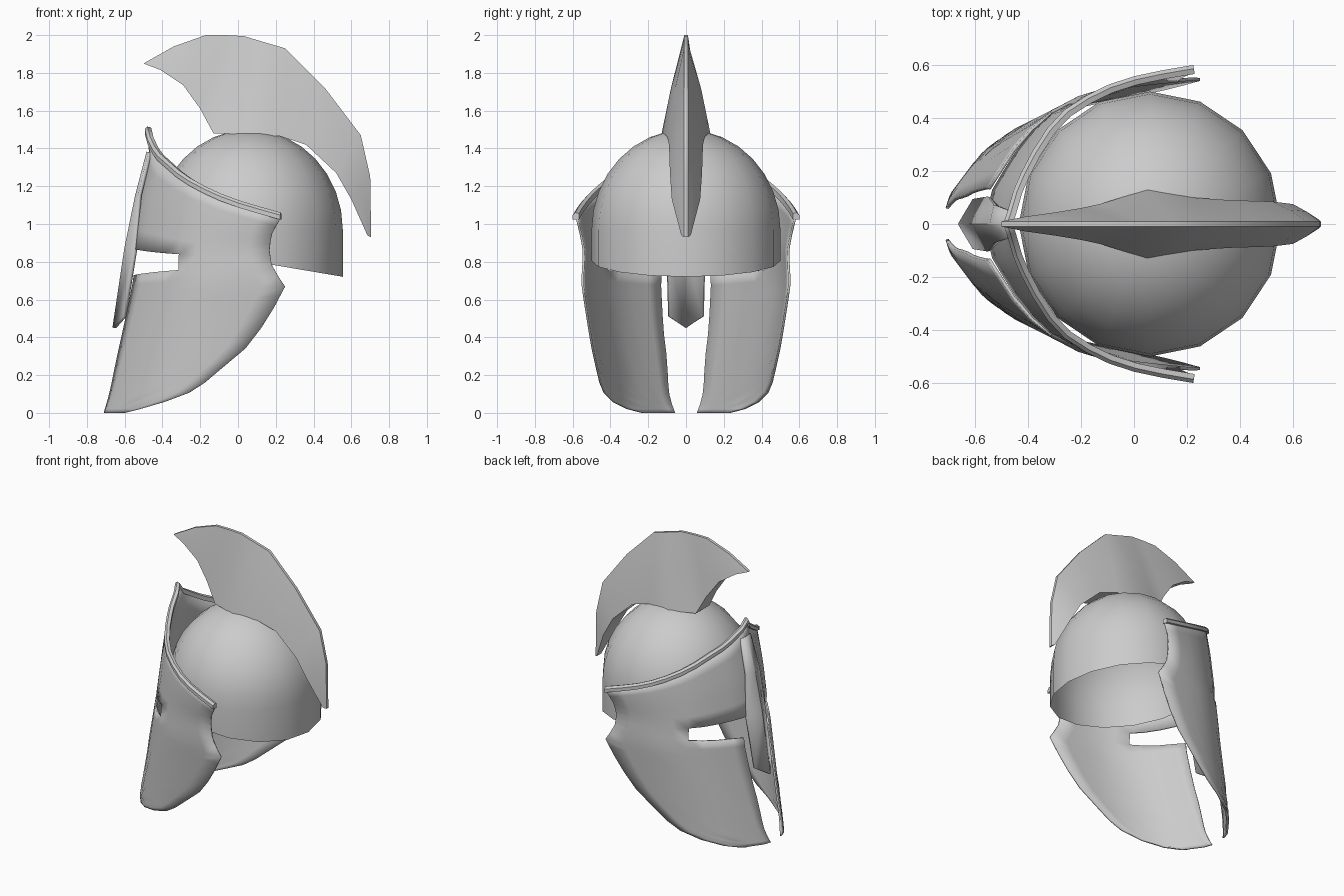
import bpy, bmesh, math
from mathutils import Vector

if "Cube" in bpy.data.objects:
    bpy.data.objects.remove(bpy.data.objects["Cube"])


def lerp_table(table, k):
    """Piecewise linear lookup in a short list of (key, value)."""
    if k <= table[0][0]:
        return table[0][1]
    for (a, va), (b, vb) in zip(table, table[1:]):
        if k <= b:
            return va + (vb - va) * (k - a) / (b - a)
    return table[-1][1]


def finish(name, bm, angle=30, mirror=False, thick=0):
    bmesh.ops.remove_doubles(bm, verts=bm.verts, dist=1e-4)
    bmesh.ops.recalc_face_normals(bm, faces=bm.faces)
    mesh = bpy.data.meshes.new(name)
    bm.to_mesh(mesh)
    bm.free()
    ob = bpy.data.objects.new(name, mesh)
    bpy.context.collection.objects.link(ob)
    bpy.ops.object.select_all(action='DESELECT')
    ob.select_set(True)
    bpy.context.view_layer.objects.active = ob
    bpy.ops.object.shade_smooth_by_angle(angle=math.radians(angle))
    if mirror:
        m = ob.modifiers.new("Mirror", 'MIRROR')
        m.use_axis = (False, True, False)
    if thick:
        s = ob.modifiers.new("Solidify", 'SOLIDIFY')
        s.thickness, s.offset = thick, 0
    return ob


def skin(bm, rows, closed=False, keep=lambda r, c: True):
    """Quads between successive rows of points."""
    vs = [[bm.verts.new(p) for p in row] for row in rows]
    n = len(vs[0])
    for r in range(len(vs) - 1):
        for c in range(n if closed else n - 1):
            if keep(r, c):
                d = (c + 1) % n
                bm.faces.new((vs[r][c], vs[r][d], vs[r + 1][d], vs[r + 1][c]))
    return vs


# Dome: 16-sided bowl with a tilted rim
bm = bmesh.new()
rows = []
for e in (89.9, 78.75, 67.5, 56.25, 45, 33.75, 22.5, 11.25, 0, None):
    ring = []
    for k in range(16):
        a = k * math.tau / 16
        el = math.radians(e or 0)
        x = 0.06 + 0.495 * math.cos(a) * math.cos(el)
        y = 0.5 * math.sin(a) * math.cos(el)
        z = 0.815 - 0.17 * x if e is None else 0.97 + 0.53 * math.sin(el)
        ring.append((x, y, z))
    rows.append(ring)
skin(bm, rows, closed=True)
finish("dome", bm)

# Face mask surface: front line, rear edge and plan curve
FRONT = [(0, -.72), (.72, -.58), (1.1, -.525), (1.39, -.46), (1.52, -.475)]
REAR = [(0, -.6), (.04, -.44), (.1, -.27), (.14, -.2), (.35, .05), (.5, .16),
        (.67, .25), (.77, .18), (.87, .165), (.95, .18), (1.04, .23)]
PLAN = [(0, 0), (.012, .06), (.03, .13), (.08, .21), (.15, .32), (.25, .41),
        (.38, .48), (.5, .515), (.65, .535), (.83, .55)]
TOP = [(0, 1.49), (.2, 1.385), (.4, 1.31), (.6, 1.21), (.8, 1.115), (1, 1.035)]


def mask_point(t, z):
    front, rear = lerp_table(FRONT, z), lerp_table(REAR, z)
    u = t * t * (rear - front) + .012 * max(0, 1 - z / .3) * (1 - t)
    y = lerp_table(PLAN, u) * lerp_table([(0, .84), (.7, 1)], z)
    y += .035 * t ** 4 * lerp_table([(.87, 0), (1.04, 1)], z)
    return Vector((front + u, y, z))


COLS = [0, .1, .2, .3, .4, .5, .587, .68, .76, .84, .92, 1]
LOW = [0, .02, .055, .1, .15, .22, .32, .42, .52, .58, .625, .68, .735]
rows = []
for zr in LOW:
    rows.append([mask_point(t, zr / .735 * (.715 + .07 * t)) for t in COLS])
for i in range(6):
    row = []
    for t in COLS:
        z0 = .875 - .06 * t
        row.append(mask_point(t, z0 + (lerp_table(TOP, t) - z0) * i / 5))
    rows.append(row)
eye_row = len(LOW) - 1


def solid(r, c):
    if r > eye_row:
        return True
    return c >= 6 if r == eye_row else c >= 2


bm = bmesh.new()
skin(bm, rows, keep=solid)
bmesh.ops.delete(bm, geom=[v for v in bm.verts if not v.link_faces], context='VERTS')
finish("face_mask", bm, 40, mirror=True, thick=.012)

# Brow rim along the mask's top edge
bm = bmesh.new()
edge = rows[-1]
rows = []
for i, p in enumerate(edge):
    d = edge[min(i + 1, len(edge) - 1)] - edge[max(i - 1, 0)]
    out = Vector((-d.y, d.x, 0)).normalized() if i else Vector((-1, 0, 0))
    rows.append([p + out * o + Vector((0, 0, h)) for o, h in
                 ((-.012, -.012), (.022, -.012), (.022, .012), (.008, .026), (-.012, .02))])
vs = skin(bm, rows, closed=True)
bm.faces.new(vs[-1])
finish("brow_rim", bm, 30, mirror=True)

# Nose guard: ridged strip with a pointed end
bm = bmesh.new()
rows = []
for x, z, w, back, lift in ((-.475, 1.38, .05, .01, 0), (-.535, 1.15, .07, .015, 0),
                            (-.592, .87, .10, .05, 0), (-.655, .45, .09, .055, .06)):
    rows.append([(x + back, -w, z + lift), (x, 0, z), (x + back, w, z + lift)])
skin(bm, rows)
finish("nose_guard", bm, 20, thick=.02)

# Crest: fin that is thick at its base and thin at its outer edge
# outer x, outer z, inner x, inner z, inner half width
STATIONS = [(-.5, 1.85, -.49, 1.846, .012), (-.34, 1.94, -.41, 1.815, .028),
            (-.17, 2.0, -.29, 1.735, .045), (-.07, 2.0, -.2, 1.61, .06),
            (.03, 1.995, -.13, 1.48, .075), (.14, 1.962, .05, 1.475, .13),
            (.25, 1.93, .22, 1.465, .1), (.46, 1.72, .36, 1.42, .09),
            (.65, 1.47, .52, 1.27, .085), (.7, 1.25, .6, 1.13, .075),
            (.705, .93, .685, .94, .025)]
bm = bmesh.new()
rows = []
for ox, oz, ix, iz, w in STATIONS:
    mx, mz, e = (ox + ix) / 2, (oz + iz) / 2, .01
    m = e + (w - e) * .58
    rows.append([(ox, -e, oz), (mx, -m, mz), (ix, -w, iz),
                 (ix, w, iz), (mx, m, mz), (ox, e, oz)])
vs = skin(bm, rows, closed=True)
bm.faces.new(vs[0])
bm.faces.new(vs[-1])
finish("crest", bm, 35)
